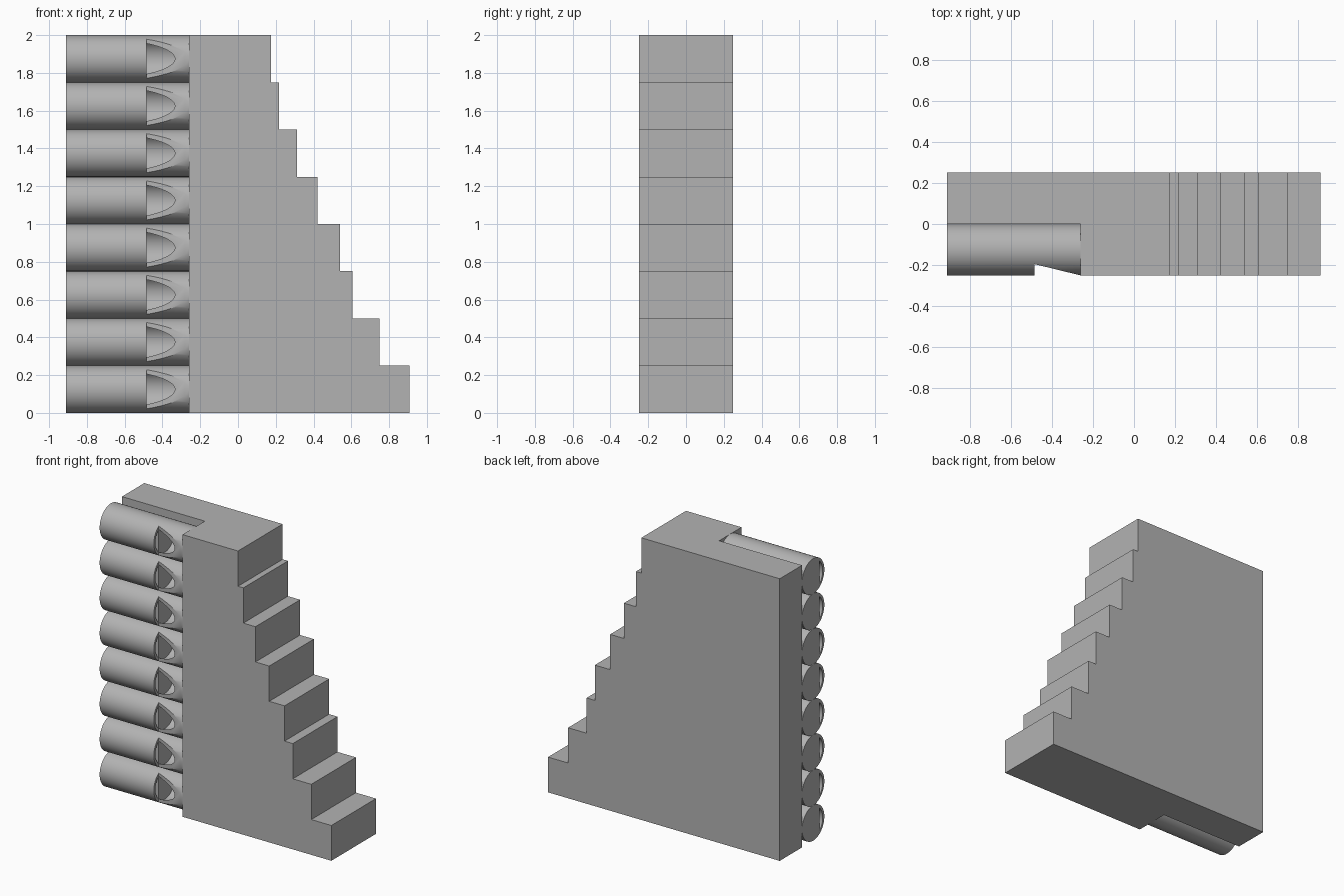
import bpy, bmesh, math
from mathutils import Vector

if "Cube" in bpy.data.objects:
    bpy.data.objects.remove(bpy.data.objects["Cube"])

LEFT, MOUTH, FACE = -0.91, -0.485, -0.26     # pipe end, window edge, block face
R, BORE, STEP = 0.125, 0.107, 0.25           # pipe radius, bore radius, pitch
FLAT = -0.07                                 # windway floor, measured from pipe axis
ENDS = [0.907, 0.75, 0.605, 0.54, 0.42, 0.312, 0.217, 0.175]   # stair lengths, bottom up

grey = bpy.data.materials.new("grey")
grey.diffuse_color = (0.45, 0.45, 0.45, 1)
grey.use_nodes = True
grey.node_tree.nodes["Principled BSDF"].inputs["Base Color"].default_value = grey.diffuse_color


def prism(name, points, offset):
    """Extrude a closed 3D outline along an offset."""
    bm = bmesh.new()
    face = bm.faces.new([bm.verts.new(p) for p in points])
    ext = bmesh.ops.extrude_face_region(bm, geom=[face])
    moved = [g for g in ext["geom"] if isinstance(g, bmesh.types.BMVert)]
    bmesh.ops.translate(bm, verts=moved, vec=Vector(offset))
    bmesh.ops.recalc_face_normals(bm, faces=bm.faces)
    mesh = bpy.data.meshes.new(name)
    bm.to_mesh(mesh)
    bm.free()
    mesh.materials.append(grey)
    obj = bpy.data.objects.new(name, mesh)
    bpy.context.collection.objects.link(obj)
    return obj


def rod(name, x0, x1, radius, z, start=0.0, sweep=2 * math.pi, n=64):
    """Round (or partly round) rod along x."""
    count = n if sweep > 6.28 else n + 1
    angles = [start + sweep * i / n for i in range(count)]
    pts = [(x0, -R + radius * math.cos(a), z + radius * math.sin(a)) for a in angles]
    return prism(name, pts, (x1 - x0, 0, 0))


def combine(obj, tool, operation):
    """Apply a boolean and discard the tool."""
    mod = obj.modifiers.new("cut", 'BOOLEAN')
    mod.object, mod.operation, mod.solver = tool, operation, 'EXACT'
    bpy.context.view_layer.update()
    deps = bpy.context.evaluated_depsgraph_get()
    mesh = bpy.data.meshes.new_from_object(obj.evaluated_get(deps))
    obj.modifiers.clear()
    obj.data = mesh
    bpy.data.objects.remove(tool)


def smooth(obj):
    obj.data.shade_smooth()
    obj.data.set_sharp_from_angle(angle=math.radians(30))


# Stepped block with a recess for the pipes
outline = [(LEFT, 0.25, 0)]
for i, x in enumerate(ENDS):
    outline += [(x, 0.25, i * STEP), (x, 0.25, (i + 1) * STEP)]
outline.append((LEFT, 0.25, 2))
block = prism("stepped_block", outline, (0, -0.5, 0))
recess = [(-1.2, -0.4, -0.1), (FACE, -0.4, -0.1), (FACE, 0, -0.1), (-1.2, 0, -0.1)]
combine(block, prism("recess_cutter", recess, (0, 0, 2.2)), 'DIFFERENCE')

# Bores running inside the block, closed near each step
for i, x in enumerate(ENDS):
    combine(block, rod("bore_cutter", FACE - 0.05, x - 0.02, BORE, (i + 0.5) * STEP), 'DIFFERENCE')
smooth(block)

# Whistle mouthpiece: hollow tube, sloped window, plug with a windway
z = STEP / 2
pipe = rod("pipe_1", LEFT, FACE, R, z)
combine(pipe, rod("bore_cutter", LEFT - 0.1, FACE + 0.1, BORE, z), 'DIFFERENCE')
slope = (R + FLAT) / (FACE - MOUTH)
far = 0.1
wedge = [(MOUTH, -R + FLAT, -0.1), (FACE + far, -2 * R - slope * far, -0.1),
         (FACE + far, -0.5, -0.1), (MOUTH, -0.5, -0.1)]
combine(pipe, prism("window_cutter", wedge, (0, 0, 0.5)), 'DIFFERENCE')
plug_r = 0.112
half = math.acos(FLAT / plug_r)
combine(pipe, rod("plug", LEFT, MOUTH, plug_r, z, -half, 2 * half), 'UNION')
smooth(pipe)

# Repeat the mouthpiece up the stack
for i in range(1, len(ENDS)):
    copy = bpy.data.objects.new(f"pipe_{i + 1}", pipe.data)
    copy.location.z = i * STEP
    bpy.context.collection.objects.link(copy)
